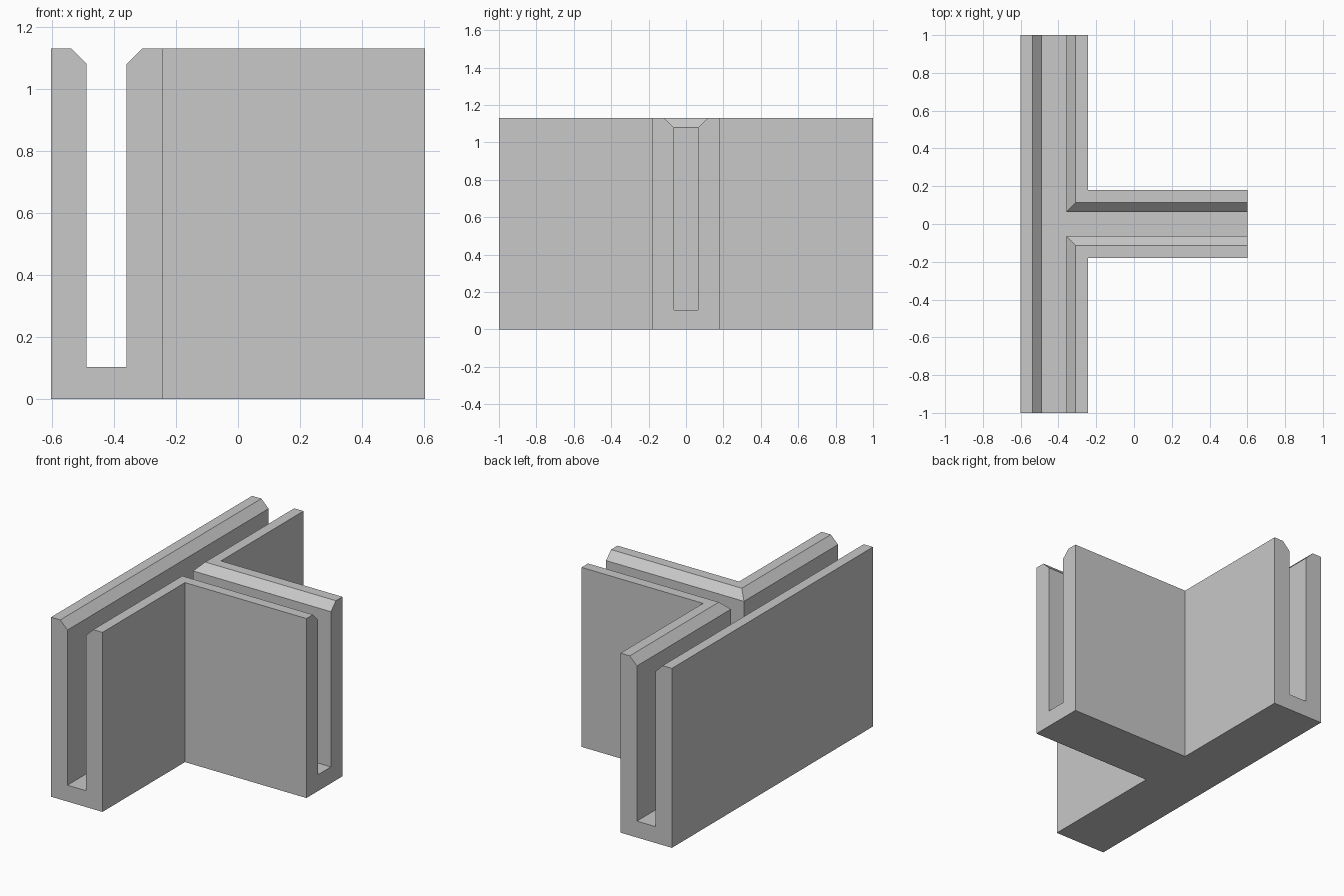
import bpy
import bmesh
from mathutils import Vector

cube = bpy.data.objects.get("Cube")
if cube:
    bpy.data.objects.remove(cube, do_unlink=True)

# Main dimensions
HEIGHT, FLOOR, CHAMFER_Z = 1.13, 0.103, 1.08
RIGHT = 0.602            # free end of the stem
ARM = 0.179              # half thickness of each arm
SLOT = 0.0645            # half width of each slot
BAR_X = ARM - RIGHT      # centre line of the long bar
OVER = 0.1               # cutters overshoot the body by this much

grey = bpy.data.materials.new("plain grey")
grey.use_nodes = True
grey.diffuse_color = (0.58, 0.58, 0.58, 1)
grey.node_tree.nodes["Principled BSDF"].inputs["Base Color"].default_value = grey.diffuse_color


def extrude(name, points, direction):
    """Make a solid by pushing a closed outline along a direction."""
    bm = bmesh.new()
    face = bm.faces.new([bm.verts.new(p) for p in points])
    result = bmesh.ops.extrude_face_region(bm, geom=[face])
    moved = [v for v in result["geom"] if isinstance(v, bmesh.types.BMVert)]
    bmesh.ops.translate(bm, verts=moved, vec=Vector(direction))
    bmesh.ops.recalc_face_normals(bm, faces=bm.faces)
    mesh = bpy.data.meshes.new(name)
    bm.to_mesh(mesh)
    bm.free()
    mesh.materials.append(grey)
    obj = bpy.data.objects.new(name, mesh)
    bpy.context.collection.objects.link(obj)
    return obj


# T-shaped body
inner = BAR_X + ARM
half = [(-RIGHT, 1), (inner, 1), (inner, ARM), (RIGHT, ARM)]
outline = half + [(x, -y) for x, y in reversed(half)]
body = extrude("t_joint_bracket", [(x, y, 0) for x, y in outline], (0, 0, HEIGHT))

# Slot section: straight sides that flare at 45 degrees near the top
top = HEIGHT + OVER
flare = SLOT + top - CHAMFER_Z
side = [(SLOT, FLOOR), (SLOT, CHAMFER_Z), (flare, top)]
section = side + [(-u, z) for u, z in reversed(side)]

bar_slot = extrude("bar_slot_cutter",
                   [(BAR_X + u, -1 - OVER, z) for u, z in section],
                   (0, 2 + 2 * OVER, 0))
stem_slot = extrude("stem_slot_cutter",
                    [(BAR_X, u, z) for u, z in section],
                    (RIGHT - BAR_X + OVER, 0, 0))

# Cut both slots, leaving mitred chamfers where they meet
for cutter in (bar_slot, stem_slot):
    mod = body.modifiers.new(cutter.name, "BOOLEAN")
    mod.operation = "DIFFERENCE"
    mod.solver = "EXACT"
    mod.object = cutter

bpy.context.view_layer.update()
graph = bpy.context.evaluated_depsgraph_get()
cut_mesh = bpy.data.meshes.new_from_object(body.evaluated_get(graph))
body.modifiers.clear()
body.data = cut_mesh
body.data.name = "t_joint_bracket"
for cutter in (bar_slot, stem_slot):
    bpy.data.objects.remove(cutter, do_unlink=True)
